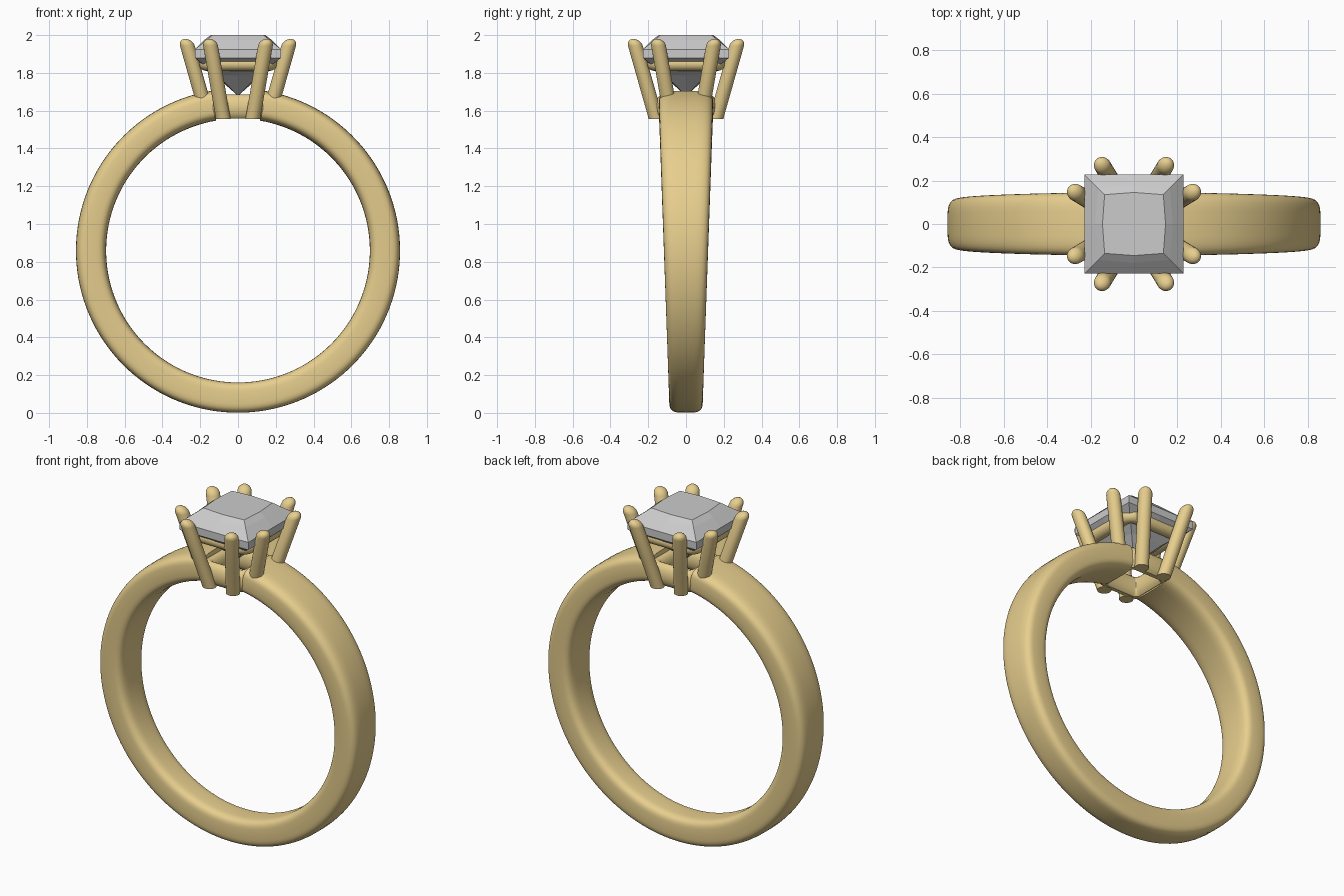
import bpy, math
from math import sin, cos, pi
from mathutils import Vector

if "Cube" in bpy.data.objects:
    bpy.data.objects.remove(bpy.data.objects["Cube"])

gold = bpy.data.materials.new("gold")
gold.diffuse_color = (0.80, 0.62, 0.27, 1)
gold.use_nodes = True
gold.node_tree.nodes["Principled BSDF"].inputs["Base Color"].default_value = gold.diffuse_color


def loft(name, rings, closed=False, smooth=True, mat=gold):
    """Skin equal-length rings of points; cap the ends unless closed."""
    n, m = len(rings[0]), len(rings)
    faces = []
    for i in range(m if closed else m - 1):
        a, b = i * n, ((i + 1) % m) * n
        faces += [(a + j, a + (j + 1) % n, b + (j + 1) % n, b + j) for j in range(n)]
    if not closed:
        faces += [tuple(reversed(range(n))), tuple(range((m - 1) * n, m * n))]
    mesh = bpy.data.meshes.new(name)
    mesh.from_pydata([tuple(p) for r in rings for p in r], [], faces)
    ob = bpy.data.objects.new(name, mesh)
    bpy.context.collection.objects.link(ob)
    bpy.context.view_layer.objects.active = ob
    bpy.ops.object.select_all(action='DESELECT')
    ob.select_set(True)
    bpy.ops.object.mode_set(mode='EDIT')
    bpy.ops.mesh.select_all(action='SELECT')
    bpy.ops.mesh.remove_doubles(threshold=1e-5)
    bpy.ops.mesh.normals_make_consistent(inside=False)
    bpy.ops.object.mode_set(mode='OBJECT')
    if mat:
        mesh.materials.append(mat)
    if smooth:
        bpy.ops.object.shade_smooth_by_angle(angle=math.radians(40))
    return ob


def spow(v, e):
    return math.copysign(abs(v) ** e, v)


# Band: tapered soft-rectangle section, open at the top for the setting
CZ, R_MID, THICK = 0.859, 0.778, 0.08
gap = math.radians(9.5)
rings = []
for i in range(129):
    a = gap + (2 * pi - 2 * gap) * i / 128
    half_w = 0.117 + 0.028 * cos(a)
    ring = []
    for k in range(40):
        t = 2 * pi * k / 40
        r = R_MID + THICK * spow(cos(t), 0.5)
        ring.append((r * sin(a), half_w * spow(sin(t), 0.5), CZ + r * cos(a)))
    rings.append(ring)
loft("band", rings)


# Square rails with oval section and small rounded corners
def rail(name, half, z, rw, rh, corner=0.03, floor=None):
    rings = []
    for q in range(4):
        for s in range(7):
            a = q * pi / 2 + s * pi / 12
            cx = (half - corner) * spow(cos(q * pi / 2 + pi / 4), 0)
            cy = (half - corner) * spow(sin(q * pi / 2 + pi / 4), 0)
            ring = []
            for k in range(20):
                t = 2 * pi * k / 20
                d = corner + rw * cos(t)
                pz = z + rh * sin(t)
                ring.append((cx + d * cos(a), cy + d * sin(a),
                             max(pz, floor) if floor else pz))
            rings.append(ring)
    return loft(name, rings, closed=True)


rail("upper_rail", 0.170, 1.848, 0.037, 0.037, 0.04)
rail("lower_rail", 0.125, 1.620, 0.037, 0.065, 0.04, 1.558)


# Eight splayed prongs with domed tips, two per side
def prong(name, low, high, r=0.039):
    low, high = Vector(low), Vector(high)
    axis = (high - low).normalized()
    stations = [(low, r), (low.lerp(high, 0.5), r)]
    stations += [(high + axis * r * sin(b), r * cos(b))
                 for b in [j * pi / 12 for j in range(6)] + [1.54]]
    loft(name, [[p + Vector((s * cos(t), s * sin(t), 0))
                 for t in [2 * pi * k / 24 for k in range(24)]]
                for p, s in stations])


for q in range(4):
    c, s = round(cos(q * pi / 2)), round(sin(q * pi / 2))
    for side in (-1, 1):
        def turn(x, y, z):
            return (x * c - y * s, x * s + y * c, z)
        prong(f"prong_{q}_{'left' if side < 0 else 'right'}",
              turn(side * 0.078, -0.158, 1.555), turn(side * 0.145, -0.268, 1.943))


# Square-cut gem: flat facets, rings of corners and side midpoints
def gem_ring(corner, mid, z_corner, z_mid):
    ring = []
    for q in range(4):
        a = q * pi / 2
        ring.append((mid * cos(a), mid * sin(a), z_mid))
        ring.append((corner * 2 ** .5 * cos(a + pi / 4),
                     corner * 2 ** .5 * sin(a + pi / 4), z_corner))
    return ring


loft("gem", [gem_ring(0.002, 0.002, 1.68, 1.68),
             gem_ring(0.105, 0.120, 1.785, 1.785),
             gem_ring(0.228, 0.228, 1.88, 1.88),
             gem_ring(0.228, 0.228, 1.925, 1.925),
             gem_ring(0.165, 0.178, 1.975, 1.975),
             gem_ring(0.135, 0.145, 2.0, 2.0)], smooth=False, mat=None)
